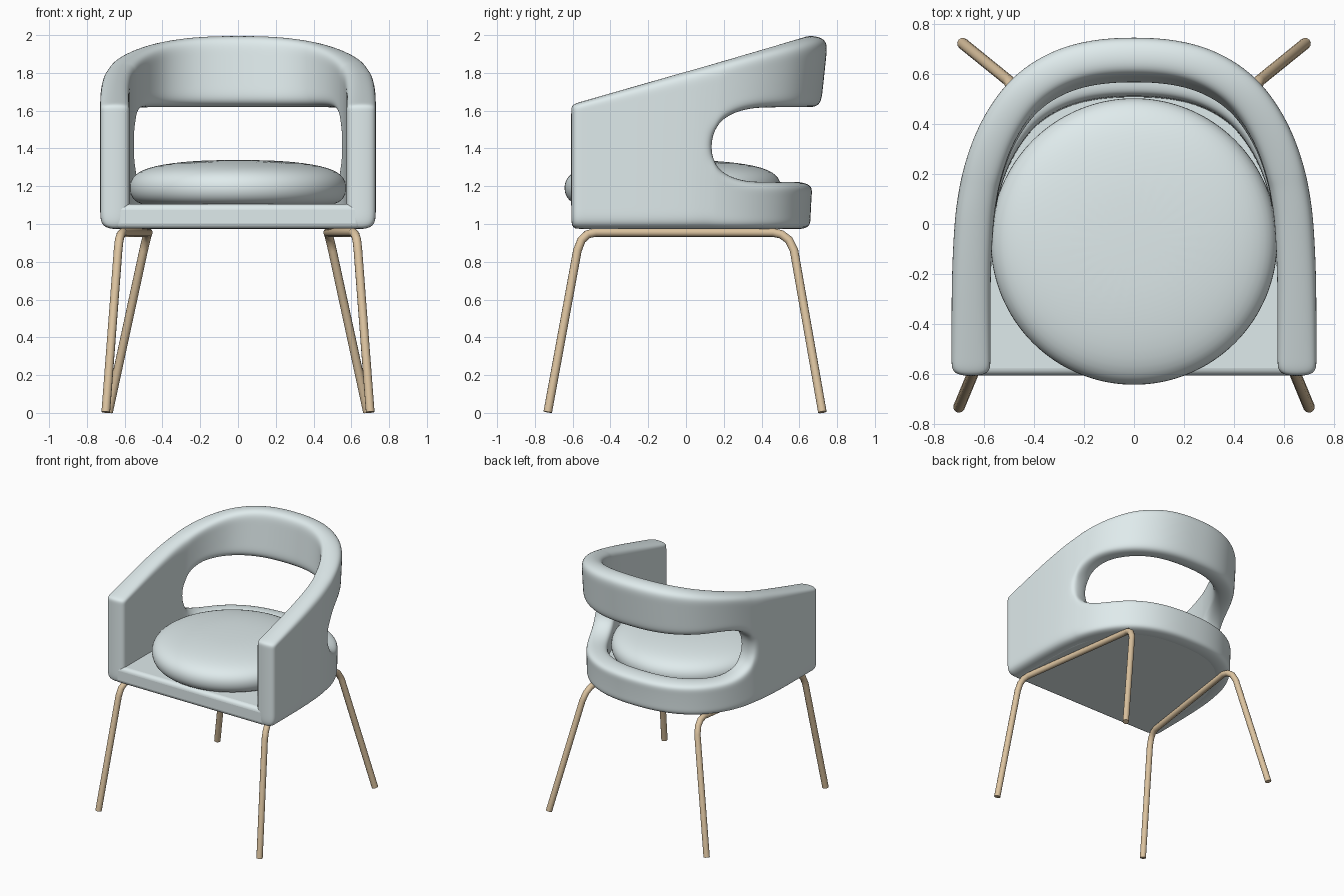
import bpy, bmesh, math
from mathutils import Vector

if "Cube" in bpy.data.objects:
    bpy.data.objects.remove(bpy.data.objects["Cube"])


def material(name, color):
    m = bpy.data.materials.new(name)
    m.diffuse_color = (*color, 1)
    m.use_nodes = True
    m.node_tree.nodes["Principled BSDF"].inputs["Base Color"].default_value = m.diffuse_color
    return m


FABRIC = material("pale_fabric", (0.74, 0.83, 0.84))
WOOD = material("light_wood", (0.72, 0.55, 0.35))


def finish(name, bm, mat):
    bmesh.ops.recalc_face_normals(bm, faces=bm.faces[:])
    me = bpy.data.meshes.new(name)
    bm.to_mesh(me)
    bm.free()
    for p in me.polygons:
        p.use_smooth = True
    me.materials.append(mat)
    ob = bpy.data.objects.new(name, me)
    bpy.context.collection.objects.link(ob)
    return ob


# U-shaped plan: straight arms running into a superellipse back
N, A, B, YC = 2.7, 0.652, 0.95, -0.3


def by_y(y):
    t = max(0, (y - YC) / B)
    return (A * (1 - t ** N) ** (1 / N), y)


def by_x(x):
    return (x, YC + B * (1 - (x / A) ** N) ** (1 / N))


half = [by_y(y) for y in (-0.61, -0.55, -0.4, -0.2, 0, 0.08, 0.15, 0.18, 0.26, 0.36)]
half += [by_x(x) for x in (0.48, 0.40, 0.28, 0.14)]
plan = half + [by_x(0)] + [(-x, y) for x, y in reversed(half)]


def place(x, y, z):
    # the back leans outward with height
    back = 0.583 + 0.09 * max(0, z - 1.1) / 0.85
    if y > YC:
        y = YC + (y - YC) * (back - YC) / B
    return Vector((x, y, z))


# Shell wall: mid-surface with the rear opening, thickened and rounded
def column(x, y):
    bottom, top = 0.97, 1.81 + 0.29 * y
    t = min(1, max(0, (y - 0.15) / 0.25))
    h = 0.05 + 0.145 * math.sqrt(1 - (1 - t) ** 2)
    lo, hi = 1.42 - h, 1.42 + h
    zs = [bottom, bottom + (lo - bottom) * 0.25, bottom + (lo - bottom) * 0.75, lo,
          hi, hi + (top - hi) * 0.25, hi + (top - hi) * 0.75, top]
    return [place(x, y, z) for z in zs]


bm = bmesh.new()
cols = [[bm.verts.new(p) for p in column(x, y)] for x, y in plan]
for i in range(len(cols) - 1):
    in_back = min(plan[i][1], plan[i + 1][1]) > 0.149
    for j in range(7):
        if not (in_back and j == 3):
            bm.faces.new((cols[i][j], cols[i + 1][j], cols[i + 1][j + 1], cols[i][j + 1]))
shell = finish("shell", bm, FABRIC)
m = shell.modifiers.new("thickness", "SOLIDIFY")
m.thickness = 0.155
m.offset = 0
m.use_even_offset = True
m = shell.modifiers.new("round", "SUBSURF")
m.levels = m.render_levels = 3

# Seat base: plan outline extruded between the arms
bm = bmesh.new()
face = bm.faces.new([bm.verts.new(place(x, max(y, -0.605), 0.975)) for x, y in plan])
top = bmesh.ops.extrude_face_region(bm, geom=[face])["geom"]
bmesh.ops.translate(bm, vec=(0, 0, 0.13), verts=[v for v in top if isinstance(v, bmesh.types.BMVert)])
base = finish("seat_base", bm, FABRIC)
m = base.modifiers.new("soft_edge", "BEVEL")
m.width = 0.03
m.segments = 4
m.limit_method = "ANGLE"
m.angle_limit = math.radians(60)
bpy.context.view_layer.objects.active = base
base.select_set(True)
bpy.ops.object.shade_smooth_by_angle()
base.select_set(False)

# Round domed cushion
profile = [(0, 1.09), (0.48, 1.09), (0.56, 1.12), (0.585, 1.19),
           (0.56, 1.265), (0.45, 1.31), (0.25, 1.335), (0, 1.34)]
bm = bmesh.new()
vs = [bm.verts.new((r, 0, z)) for r, z in profile]
es = [bm.edges.new(p) for p in zip(vs, vs[1:])]
bmesh.ops.spin(bm, geom=vs + es, cent=(0, 0, 0), axis=(0, 0, 1), angle=math.tau, steps=32)
bmesh.ops.remove_doubles(bm, verts=bm.verts[:], dist=0.0005)
bmesh.ops.translate(bm, vec=(0, -0.07, 0), verts=bm.verts[:])
cushion = finish("seat_cushion", bm, FABRIC)
m = cushion.modifiers.new("round", "SUBSURF")
m.levels = m.render_levels = 2

# Leg frames: one bent tube per side, foot - rail - foot
path = [(0.70, -0.732, 0.004), (0.635, -0.575, 0.86), (0.629, -0.553, 0.915),
        (0.62, -0.522, 0.945), (0.61, -0.48, 0.955),
        (0.475, 0.46, 0.955), (0.479, 0.505, 0.945), (0.487, 0.545, 0.915),
        (0.50, 0.572, 0.86), (0.685, 0.722, 0.004)]
for side, name in ((1, "right_leg_frame"), (-1, "left_leg_frame")):
    cu = bpy.data.curves.new(name, "CURVE")
    cu.dimensions = "3D"
    cu.bevel_depth = 0.023
    cu.bevel_resolution = 4
    cu.use_fill_caps = True
    sp = cu.splines.new("POLY")
    sp.points.add(len(path) - 1)
    for p, (x, y, z) in zip(sp.points, path):
        p.co = (side * x, y, z, 1)
    cu.materials.append(WOOD)
    bpy.context.collection.objects.link(bpy.data.objects.new(name, cu))
